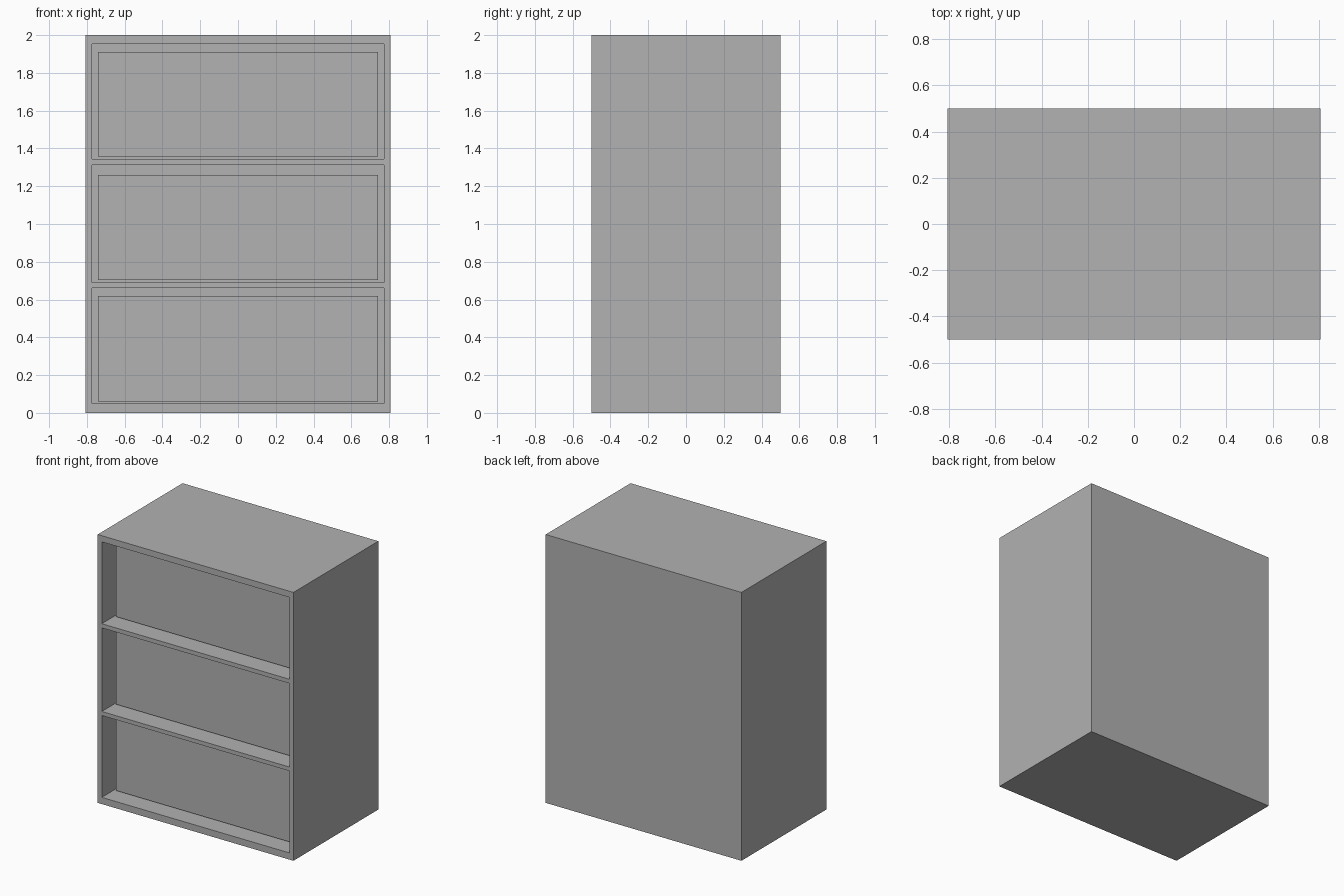
import bpy
import bmesh
from mathutils import Vector

if "Cube" in bpy.data.objects:
    bpy.data.objects.remove(bpy.data.objects["Cube"], do_unlink=True)

grey = bpy.data.materials.new("plain grey")
grey.use_nodes = True
colour = (0.445, 0.445, 0.445, 1)
grey.diffuse_color = colour
grey.node_tree.nodes["Principled BSDF"].inputs["Base Color"].default_value = colour

HALF_W, HALF_D, HEIGHT = 0.807, 0.5, 2.0
OPEN_HALF_W = 0.773          # inner half width of each bay
DRAWER_HALF_W = 0.742
BACK_Y = 0.46                # inside face of the back panel
DRAWER_Y = -0.375            # recessed drawer front
BAYS = [(0.05, 0.66), (0.69, 1.313), (1.344, 1.954)]
DRAWERS = [(0.061, 0.62), (0.704, 1.26), (1.357, 1.911)]


def add_box(bm, low, high):
    low, high = Vector(low), Vector(high)
    verts = bmesh.ops.create_cube(bm, size=1)["verts"]
    bmesh.ops.scale(bm, vec=high - low, verts=verts)
    bmesh.ops.translate(bm, vec=(low + high) / 2, verts=verts)


def finish(bm, name):
    mesh = bpy.data.meshes.new(name)
    bm.to_mesh(mesh)
    bm.free()
    mesh.materials.append(grey)
    obj = bpy.data.objects.new(name, mesh)
    bpy.context.collection.objects.link(obj)
    return obj


# Cabinet body: one solid block with three bays cut from the front
bm = bmesh.new()
add_box(bm, (-HALF_W, -HALF_D, 0), (HALF_W, HALF_D, HEIGHT))
cabinet = finish(bm, "cabinet_body")

bm = bmesh.new()
for bottom, top in BAYS:
    add_box(bm, (-OPEN_HALF_W, -HALF_D - 0.1, bottom), (OPEN_HALF_W, BACK_Y, top))
cutter = finish(bm, "bay_cutter")
cutter.hide_render = True
cutter.hide_viewport = True

cut = cabinet.modifiers.new("bays", "BOOLEAN")
cut.operation = "DIFFERENCE"
cut.solver = "EXACT"
cut.object = cutter

# Apply the cut so the helper can be removed
bpy.context.view_layer.update()
graph = bpy.context.evaluated_depsgraph_get()
cut_mesh = bpy.data.meshes.new_from_object(cabinet.evaluated_get(graph))
cabinet.modifiers.clear()
cabinet.data = cut_mesh
bpy.data.objects.remove(cutter, do_unlink=True)

# Drawers: loose-fitting boxes set back inside the bays
for name, (bottom, top) in zip(("bottom", "middle", "top"), DRAWERS):
    bm = bmesh.new()
    add_box(bm, (-DRAWER_HALF_W, DRAWER_Y, bottom), (DRAWER_HALF_W, BACK_Y - 0.02, top))
    finish(bm, name + "_drawer")
